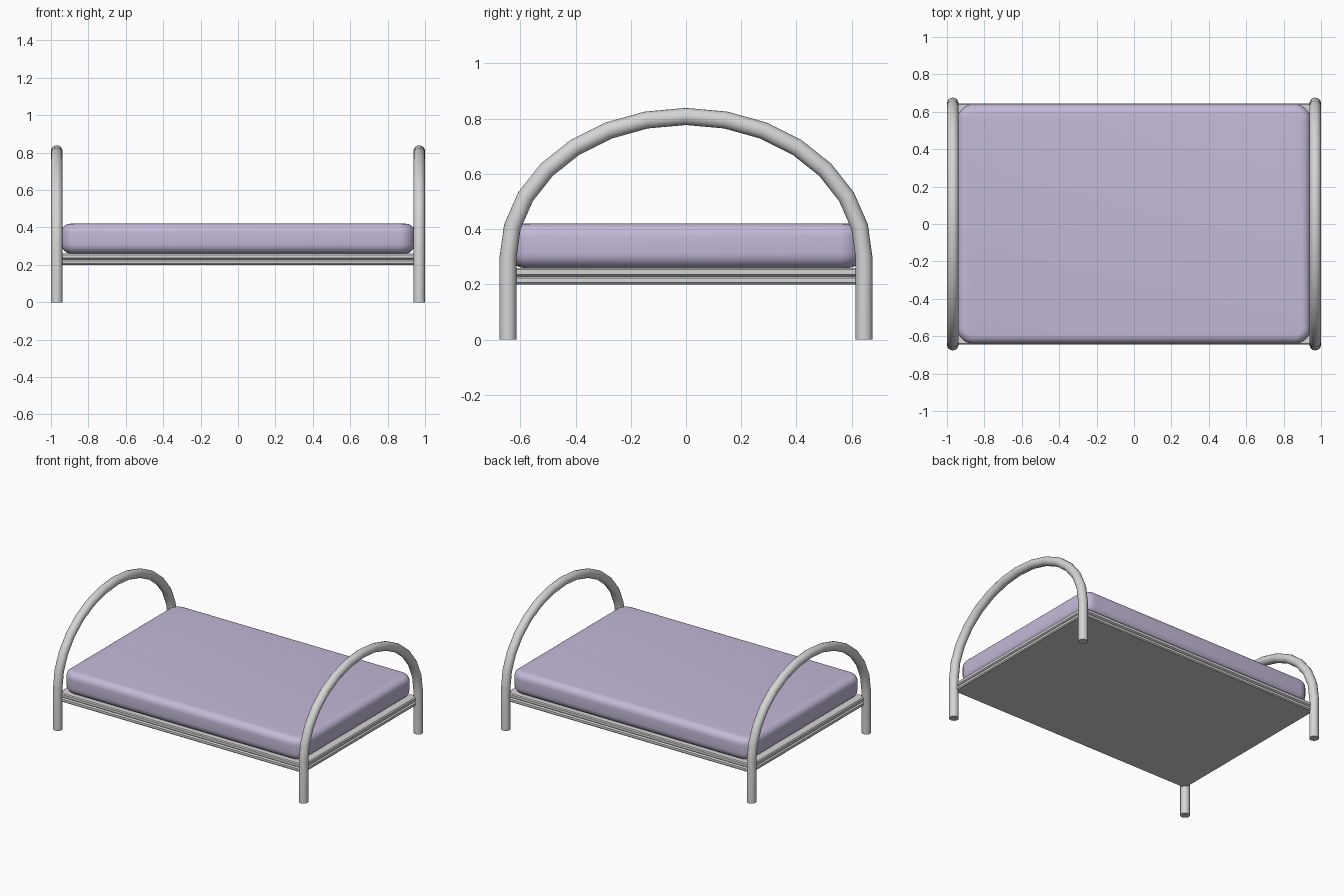
import bpy, bmesh, math
from mathutils import Vector

if "Cube" in bpy.data.objects:
    bpy.data.objects.remove(bpy.data.objects["Cube"])


def material(name, rgb):
    m = bpy.data.materials.new(name)
    m.diffuse_color = (*rgb, 1)
    m.use_nodes = True
    m.node_tree.nodes["Principled BSDF"].inputs["Base Color"].default_value = m.diffuse_color
    return m


METAL = material("pale grey metal", (0.66, 0.66, 0.66))
LILAC = material("lilac fabric", (0.55, 0.49, 0.69))


def finish(bm, name, mat, angle):
    bmesh.ops.recalc_face_normals(bm, faces=bm.faces[:])
    me = bpy.data.meshes.new(name)
    bm.to_mesh(me)
    bm.free()
    me.materials.append(mat)
    ob = bpy.data.objects.new(name, me)
    bpy.context.collection.objects.link(ob)
    bpy.ops.object.select_all(action='DESELECT')
    ob.select_set(True)
    bpy.context.view_layer.objects.active = ob
    bpy.ops.object.shade_smooth_by_angle(angle=math.radians(angle))
    return ob


def arch(name, x, r=0.031, sides=16, steps=14):
    # legs run straight up, then join in a half ellipse
    a, b, spring = 0.645, 0.513, 0.295
    path = [(a, 0.0)]
    for i in range(steps + 1):
        t = math.pi * i / steps
        path.append((a * math.cos(t), spring + b * math.sin(t)))
    path.append((-a, 0.0))
    pts = [Vector(p) for p in path]
    bm = bmesh.new()
    rings = []
    for i, p in enumerate(pts):
        d = (pts[min(i + 1, len(pts) - 1)] - pts[max(i - 1, 0)]).normalized()
        if i in (0, 1):
            d = Vector((0, 1))
        elif i >= len(pts) - 2:
            d = Vector((0, -1))
        n = Vector((d.y, -d.x))
        ring = []
        for k in range(sides):
            u = 2 * math.pi * k / sides
            q = p + n * (r * math.cos(u))
            ring.append(bm.verts.new((x + r * math.sin(u), q.x, q.y)))
        rings.append(ring)
    for r0, r1 in zip(rings, rings[1:]):
        for k in range(sides):
            j = (k + 1) % sides
            bm.faces.new((r0[k], r0[j], r1[j], r1[k]))
    bm.faces.new(rings[0])
    bm.faces.new(rings[-1])
    return finish(bm, name, METAL, 45)


# head and foot arches
arch("head_arch", -0.969)
arch("foot_arch", 0.969)

# bed base: slab with a shallow groove around its edge
bm = bmesh.new()
profile = [(0.006, 0.200), (0.0, 0.206), (0.0, 0.222), (0.010, 0.229),
           (0.0, 0.236), (0.0, 0.254), (0.006, 0.260)]
loops = []
for inset, z in profile:
    hx, hy = 0.969 - inset, 0.645 - inset
    loops.append([bm.verts.new((sx * hx, sy * hy, z))
                  for sx, sy in ((-1, -1), (1, -1), (1, 1), (-1, 1))])
for l0, l1 in zip(loops, loops[1:]):
    for k in range(4):
        j = (k + 1) % 4
        bm.faces.new((l0[k], l0[j], l1[j], l1[k]))
bm.faces.new(loops[0])
bm.faces.new(loops[-1])
finish(bm, "bed_base", METAL, 30)

# mattress: stacked rounded rectangles, softly rolled at top and bottom
bm = bmesh.new()
HX, HY, Z0, Z1, CORNER, SEG = 0.945, 0.64, 0.259, 0.42, 0.085, 7
roll = []
for i in range(7):
    t = math.pi / 2 * i / 6
    roll.append((0.055 * (1 - math.sin(t)), 0.055 * (1 - math.cos(t))))
layers = [(inset, Z0 + h) for inset, h in roll]
layers += [(inset * 0.85, Z1 - h * 0.85) for inset, h in reversed(roll)]
loops = []
for inset, z in layers:
    loop = []
    for q, (sx, sy) in enumerate(((1, 1), (-1, 1), (-1, -1), (1, -1))):
        for k in range(SEG + 1):
            u = math.pi / 2 * (q + k / SEG)
            rad = CORNER - inset
            loop.append(bm.verts.new((sx * (HX - CORNER) + rad * math.cos(u),
                                      sy * (HY - CORNER) + rad * math.sin(u), z)))
    loops.append(loop)
for l0, l1 in zip(loops, loops[1:]):
    for k in range(len(l0)):
        j = (k + 1) % len(l0)
        bm.faces.new((l0[k], l0[j], l1[j], l1[k]))
bm.faces.new(loops[0])
bm.faces.new(loops[-1])
finish(bm, "mattress", LILAC, 60)
